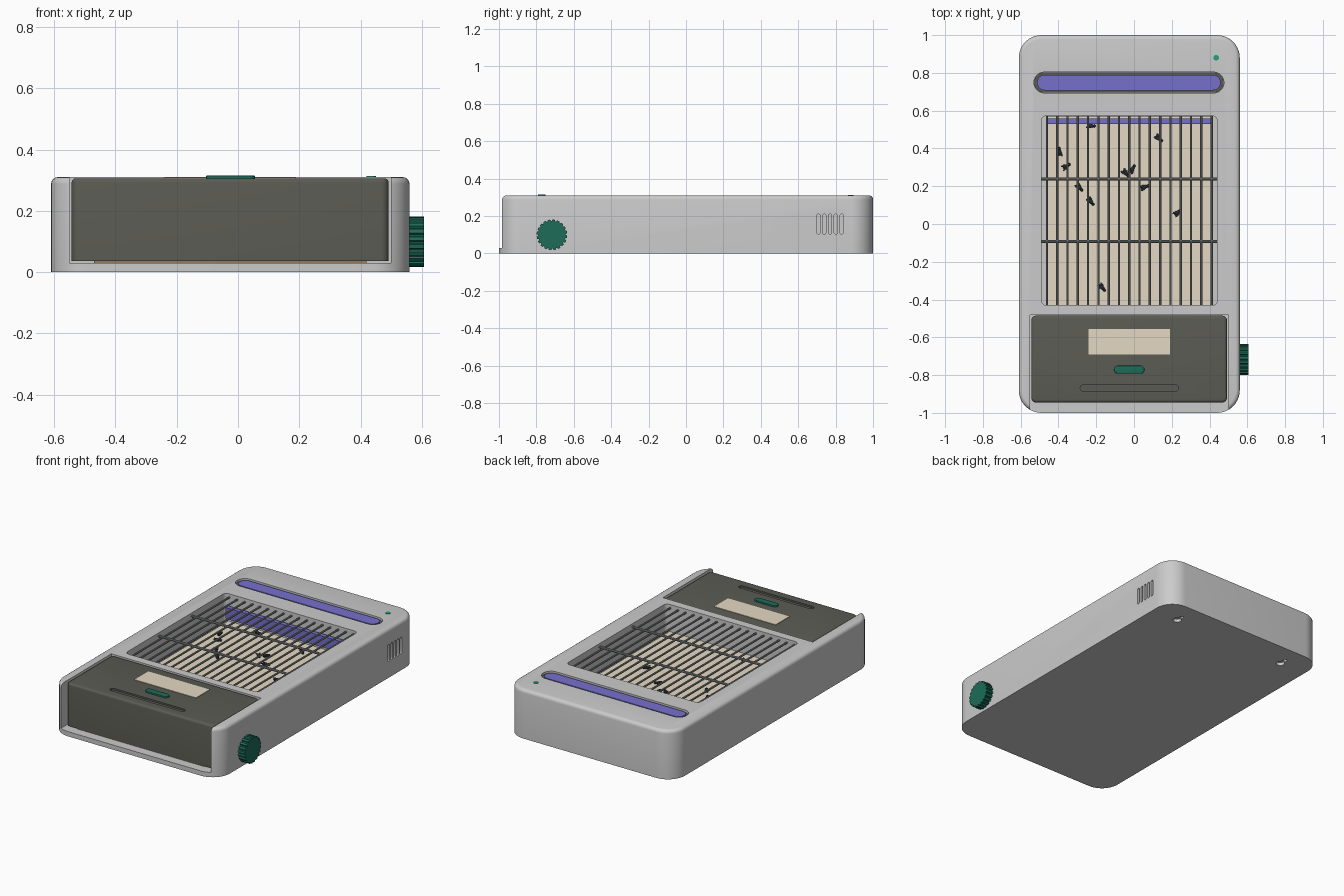
import bpy, bmesh
from math import sin, cos, pi, radians
from mathutils import Matrix, Vector

if "Cube" in bpy.data.objects:
    bpy.data.objects.remove(bpy.data.objects["Cube"])

CX = -0.025  # centre line of the housing (knob sticks out on the right)


def material(name, rgb):
    m = bpy.data.materials.new(name)
    m.diffuse_color = (*rgb, 1)
    m.use_nodes = True
    m.node_tree.nodes["Principled BSDF"].inputs["Base Color"].default_value = m.diffuse_color
    return m


DARK = material("charcoal", (0.105, 0.105, 0.088))
GREEN = material("green", (0.012, 0.15, 0.10))
UV = material("violet", (0.18, 0.16, 0.60))
CREAM = material("cream", (0.78, 0.69, 0.55))
BROWN = material("brown", (0.30, 0.20, 0.11))
BLACK = material("fly_black", (0.02, 0.025, 0.035))
STEEL = material("steel", (0.25, 0.26, 0.26))
LED = material("led_green", (0.02, 0.35, 0.2))


def finish(bm, name, mat=None):
    bmesh.ops.recalc_face_normals(bm, faces=bm.faces)
    me = bpy.data.meshes.new(name)
    bm.to_mesh(me)
    bm.free()
    ob = bpy.data.objects.new(name, me)
    bpy.context.collection.objects.link(ob)
    if mat:
        me.materials.append(mat)
    return ob


def smooth(ob):
    bpy.ops.object.select_all(action='DESELECT')
    ob.select_set(True)
    bpy.context.view_layer.objects.active = ob
    bpy.ops.object.shade_smooth_by_angle(angle=radians(35))
    return ob


def rrect(u0, u1, v0, v1, r, seg=8):
    """Rounded rectangle outline, counter-clockwise."""
    pts = []
    for k, (u, v) in enumerate([(u1 - r, v1 - r), (u0 + r, v1 - r),
                                (u0 + r, v0 + r), (u1 - r, v0 + r)]):
        for i in range(seg + 1):
            a = pi / 2 * (k + i / seg)
            pts.append((u + r * cos(a), v + r * sin(a)))
    return pts


def slab(name, pts, w0, w1, mat=None, axis='Z', bevel=0, all_edges=False):
    """Extrude an outline along Z or X, optionally rounding the top rim."""
    bm = bmesh.new()
    place = (lambda u, v, w: (u, v, w)) if axis == 'Z' else (lambda u, v, w: (w, u, v))
    base = bm.faces.new([bm.verts.new(place(u, v, w0)) for u, v in pts])
    ext = bmesh.ops.extrude_face_region(bm, geom=[base], use_keep_orig=True)
    shift = Vector(place(0, 0, w1 - w0))
    top = [g for g in ext['geom'] if isinstance(g, bmesh.types.BMVert)]
    for v in top:
        v.co += shift
    bmesh.ops.remove_doubles(bm, verts=bm.verts, dist=1e-5)
    if bevel:
        tops = set(v for v in bm.verts if v.co.z > w1 - 1e-4)
        edges = [e for e in bm.edges if all_edges or all(v in tops for v in e.verts)]
        bmesh.ops.bevel(bm, geom=edges, offset=bevel, segments=4, profile=0.5, affect='EDGES')
    return finish(bm, name, mat)


def cut(ob, cutter):
    cutter.hide_render = True
    mod = ob.modifiers.new("cut", 'BOOLEAN')
    mod.operation, mod.solver, mod.object = 'DIFFERENCE', 'EXACT', cutter
    bpy.context.view_layer.objects.active = ob
    bpy.ops.object.modifier_apply(modifier=mod.name)
    bpy.data.objects.remove(cutter)


def box_pts(u0, u1, v0, v1):
    return [(u0, v0), (u1, v0), (u1, v1), (u0, v1)]


# Housing: rounded slab with front bay, window, lamp slot, vents and keyholes
housing = slab("housing", rrect(-0.61, 0.56, -1, 1, 0.12, 10), 0, 0.31, bevel=0.022)
cut(housing, slab("bay_cut", box_pts(-0.55, 0.50, -1.1, -0.483), 0.03, 0.5))
cut(housing, slab("window_cut", rrect(-0.49, 0.44, -0.43, 0.572, 0.025, 4), 0.12, 0.5))
cut(housing, slab("lamp_cut", rrect(-0.53, 0.476, 0.694, 0.804, 0.0545), 0.288, 0.5))
for i in range(5):
    y = 0.708 + i * 0.031
    cut(housing, slab("vent_cut", rrect(y - 0.009, y + 0.009, 0.103, 0.21, 0.0085, 4),
                      0.54, 0.7, axis='X'))
for s in (-1, 1):
    x = CX + s * 0.40
    cut(housing, slab("keyhole_cut", rrect(x - 0.025, x + 0.025, 0.82, 0.87, 0.0249, 5), -0.1, 0.02))
    cut(housing, slab("keyslot_cut", rrect(x - 0.011, x + 0.011, 0.84, 0.90, 0.0105, 4), -0.1, 0.02))
smooth(housing)

# Lamp strip on top
smooth(slab("lamp_rim", rrect(-0.529, 0.475, 0.695, 0.803, 0.0535), 0.28, 0.296, DARK))
smooth(slab("lamp_lens", rrect(-0.513, 0.459, 0.708, 0.790, 0.0405), 0.29, 0.306, UV))
smooth(slab("status_light", rrect(0.42, 0.45, 0.865, 0.895, 0.0149, 6), 0.30, 0.313, LED))

# Sticky board and the inner lamp at the back of the window
slab("sticky_board", box_pts(-0.467, 0.417, -0.43, 0.57), 0.119, 0.138, CREAM)
slab("inner_lamp", box_pts(-0.457, 0.407, 0.53, 0.558), 0.17, 0.24, UV)


# Grille of thin rods
def rods(name, lines, r, mat):
    bm = bmesh.new()
    for a, b in lines:
        a, b = Vector(a), Vector(b)
        rot = (b - a).to_track_quat('Z', 'Y').to_matrix().to_4x4()
        bmesh.ops.create_cone(bm, cap_ends=True, segments=8, radius1=r, radius2=r,
                              depth=(b - a).length,
                              matrix=Matrix.Translation((a + b) / 2) @ rot)
    return smooth(finish(bm, name, mat))


xs = [CX + (i - 8) * 0.0545 for i in range(17)]
rods("grille_bars", [((x, -0.435, 0.288), (x, 0.577, 0.288)) for x in xs], 0.006, STEEL)
rods("grille_cross_bars", [((-0.495, y, 0.29), (0.445, y, 0.29)) for y in (-0.093, 0.238)],
     0.0075, STEEL)

# Caught flies: body, head and two swept wings
bm = bmesh.new()
for x, y, deg in [(-0.23, 0.52, -5), (0.13, 0.455, -40), (-0.395, 0.38, 95), (-0.36, 0.305, 30),
                  (-0.29, 0.195, -50), (-0.23, 0.12, -50), (-0.045, 0.27, -45), (-0.01, 0.29, 55),
                  (0.055, 0.195, 20), (0.23, 0.06, 40), (-0.17, -0.335, -50)]:
    m = Matrix.Translation((x, y, 0.147)) @ Matrix.Rotation(radians(deg), 4, 'Z')
    parts = [((0, 0, 0), (0.019, 0.010, 0.010), 0), ((0.02, 0, 0), (0.008, 0.008, 0.008), 0),
             ((-0.008, 0.008, 0.006), (0.017, 0.006, 0.002), -15),
             ((-0.008, -0.008, 0.006), (0.017, 0.006, 0.002), 15)]
    for loc, size, turn in parts:
        bmesh.ops.create_uvsphere(
            bm, u_segments=10, v_segments=6, radius=1,
            matrix=m @ Matrix.Translation(loc) @ Matrix.Rotation(radians(turn), 4, 'Z')
            @ Matrix.Diagonal((*size, 1)))
smooth(finish(bm, "flies", BLACK))

# Front cartridge with groove, button and label
cart = slab("cartridge", rrect(-0.543, 0.492, -0.945, -0.485, 0.025, 5), 0.036, 0.306, DARK, bevel=0.014)
cut(cart, slab("groove_cut", rrect(-0.285, 0.235, -0.885, -0.852, 0.0163, 6), 0.296, 0.4))
smooth(cart)
slab("label", box_pts(-0.24, 0.19, -0.692, -0.555), 0.30, 0.309, CREAM)
smooth(slab("release_button", rrect(-0.105, 0.055, -0.792, -0.75, 0.0205, 6), 0.30, 0.315, GREEN,
            bevel=0.003))
slab("slide_board", box_pts(-0.47, 0.42, -0.94, -0.49), 0.029, 0.036, BROWN)

# Fluted knob on the right side
outline = []
for i in range(20):
    for f, r in ((0.0, 0.074), (0.22, 0.074), (0.36, 0.082), (0.86, 0.082)):
        a = 2 * pi * (i + f) / 20
        outline.append((-0.717 + r * cos(a), 0.099 + r * sin(a)))
slab("knob", outline, 0.55, 0.607, GREEN, axis='X')
